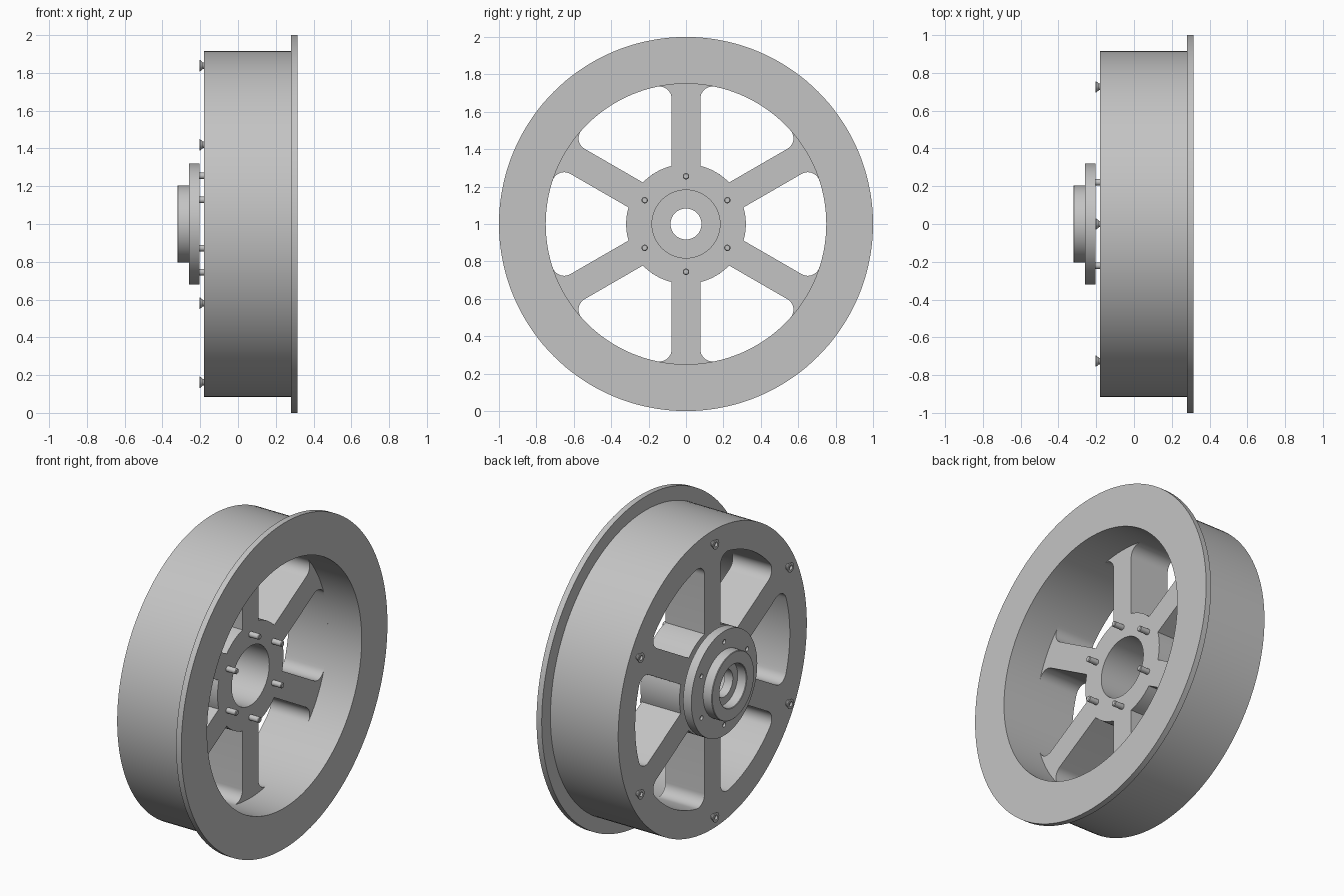
import bpy, bmesh
from math import sin, cos, pi, sqrt, atan2, radians
from mathutils import Matrix, Vector

cube = bpy.data.objects.get("Cube")
if cube:
    bpy.data.objects.remove(cube, do_unlink=True)

metal = bpy.data.materials.new("grey metal")
metal.use_nodes = True
GREY = (0.55, 0.55, 0.55, 1)
metal.diffuse_color = GREY
metal.node_tree.nodes["Principled BSDF"].inputs["Base Color"].default_value = GREY

# The wheel axle lies on x: local x, y, z become world y, z, x
AXLE = Matrix(((0, 0, 1, 0), (1, 0, 0, 0), (0, 1, 0, 1), (0, 0, 0, 1)))
SPOKES = [pi / 2 + k * pi / 3 for k in range(6)]


def finish(name, bm):
    bmesh.ops.remove_doubles(bm, verts=bm.verts, dist=0.00002)
    bmesh.ops.recalc_face_normals(bm, faces=bm.faces)
    mesh = bpy.data.meshes.new(name)
    bm.transform(AXLE)
    bm.to_mesh(mesh)
    bm.free()
    mesh.materials.append(metal)
    obj = bpy.data.objects.new(name, mesh)
    bpy.context.collection.objects.link(obj)
    bpy.ops.object.select_all(action='DESELECT')
    obj.select_set(True)
    bpy.context.view_layer.objects.active = obj
    bpy.ops.object.shade_smooth_by_angle(angle=radians(30))
    return obj


def lathe(name, profile, steps, centre=(0, 0)):
    """Spin (radius, x) points about the axle direction."""
    bm = bmesh.new()
    verts = [bm.verts.new((r, 0, x)) for r, x in profile]
    edges = [bm.edges.new(pair) for pair in zip(verts, verts[1:])]
    bmesh.ops.spin(bm, geom=verts + edges, cent=(0, 0, 0), axis=(0, 0, 1),
                   angle=2 * pi, steps=steps, use_merge=True)
    bmesh.ops.translate(bm, verts=bm.verts, vec=(*centre, 0))
    return finish(name, bm)


def plate(name, outlines, x0, x1):
    """Fill nested outlines (inner ones become holes) and extrude from x0 to x1."""
    curve = bpy.data.curves.new(name, 'CURVE')
    curve.dimensions = '2D'
    curve.fill_mode = 'BOTH'
    curve.extrude = (x1 - x0) / 2
    for pts in outlines:
        spline = curve.splines.new('POLY')
        spline.points.add(len(pts) - 1)
        for point, (u, v) in zip(spline.points, pts):
            point.co = (u, v, 0, 1)
        spline.use_cyclic_u = True
    temp = bpy.data.objects.new(name + " outline", curve)
    mesh = temp.to_mesh()
    bm = bmesh.new()
    bm.from_mesh(mesh)
    temp.to_mesh_clear()
    bpy.data.objects.remove(temp)
    bpy.data.curves.remove(curve)
    bmesh.ops.translate(bm, verts=bm.verts, vec=(0, 0, (x0 + x1) / 2))
    return finish(name, bm)


def polar(r, a):
    return Vector((r * cos(a), r * sin(a)))


def circle(r, n, centre=(0, 0)):
    return [polar(r, 2 * pi * i / n) + Vector(centre) for i in range(n)]


def arc(r, a0, a1, n, centre=(0, 0)):
    return [polar(r, a0 + (a1 - a0) * i / n) + Vector(centre) for i in range(n + 1)]


def window(spoke, half_width=0.077, inner=0.32, outer=0.75, fillet=0.065):
    """Opening between two spokes, with rounded outer corners."""
    mid = pi / 6
    corner = atan2(half_width, sqrt(inner ** 2 - half_width ** 2))
    cy = half_width + fillet
    cx = sqrt((outer - fillet) ** 2 - cy ** 2)
    meet = atan2(cy, cx)
    half = arc(inner, mid, corner, 6)
    half += arc(fillet, -pi / 2, meet, 10, (cx, cy))
    half += arc(outer, meet, mid, 12)[1:]
    mirrored = [polar(p.length, 2 * mid - atan2(p.y, p.x)) for p in half[-2:0:-1]]
    turn = Matrix.Rotation(spoke, 2)
    return [turn @ p for p in half + mirrored]


SEG = 144
BACK, WEB, LIP, FRONT = -0.18, 0.085, 0.28, 0.315
DISC_BACK, DISC_FRONT = -0.26, -0.205

# Spoked half of the drum
plate("spoked_wheel", [circle(0.915, SEG), circle(0.182, 64)]
      + [window(a) for a in SPOKES], BACK, WEB)

# Hollow half of the drum with its flange
lathe("rim_flange", [(0.915, WEB), (0.915, LIP), (1, LIP), (1, FRONT),
                     (0.75, FRONT), (0.75, WEB)], SEG)

# Hub disc with screw holes, and the bored boss on it
plate("hub_disc", [circle(0.32, 96), circle(0.083, 48)]
      + [circle(0.03, 24, polar(0.255, a)) for a in SPOKES], DISC_BACK, DISC_FRONT)
lathe("hub_boss", [(0.13, DISC_BACK), (0.13, -0.317), (0.133, -0.32), (0.202, -0.32),
                   (0.205, -0.317), (0.205, DISC_BACK)], 72)


def screw(name, head, tip, centre):
    """Countersunk screw with a socket in its head."""
    lathe(name, [(0, head + 0.014), (0.014, head + 0.014), (0.014, head),
                 (0.03, head), (0.03, head + 0.004), (0.017, head + 0.02),
                 (0.017, tip - 0.004), (0.013, tip), (0, tip)], 24, centre)


# Screws through the hub and into the rim, in line with the spokes
for i, a in enumerate(SPOKES, 1):
    screw(f"hub_screw_{i}", DISC_BACK, 0.15, polar(0.255, a))
    screw(f"rim_screw_{i}", DISC_FRONT, 0.2, polar(0.838, a))
